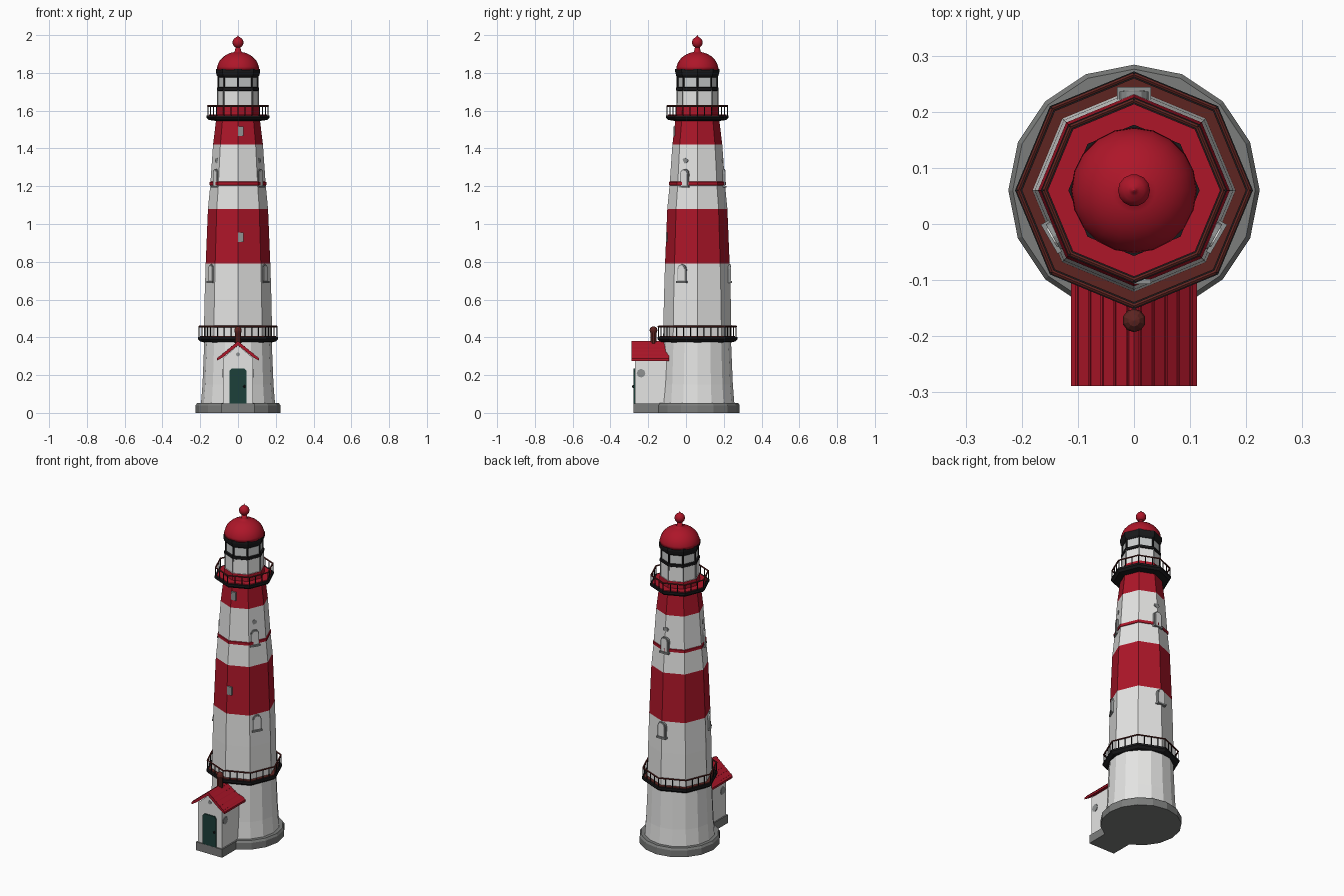
import bpy, bmesh, math
from mathutils import Matrix, Vector

if "Cube" in bpy.data.objects:
    bpy.data.objects.remove(bpy.data.objects["Cube"])

CY = 0.06          # tower axis in y


def mat(name, r, g, b):
    m = bpy.data.materials.new(name)
    m.diffuse_color = (r, g, b, 1)
    m.use_nodes = True
    m.node_tree.nodes["Principled BSDF"].inputs["Base Color"].default_value = m.diffuse_color
    return m


WHITE = mat("white paint", 0.78, 0.78, 0.77)
RED = mat("red paint", 0.42, 0.008, 0.022)
DARKRED = mat("rust red", 0.11, 0.018, 0.015)
BLACK = mat("black iron", 0.01, 0.01, 0.011)
STONE = mat("grey stone", 0.2, 0.205, 0.2)
PANE = mat("window grey", 0.28, 0.29, 0.29)
GLASS = mat("pale glass", 0.6, 0.62, 0.62)
TEAL = mat("dark green door", 0.012, 0.05, 0.042)


def finish(bm, name, mats, smooth=False):
    bmesh.ops.recalc_face_normals(bm, faces=bm.faces)
    me = bpy.data.meshes.new(name)
    bm.to_mesh(me)
    bm.free()
    for m in mats if isinstance(mats, list) else [mats]:
        me.materials.append(m)
    if smooth:
        for p in me.polygons:
            p.use_smooth = True
    ob = bpy.data.objects.new(name, me)
    bpy.context.collection.objects.link(ob)
    return ob


def lathe(name, prof, n, mats, rule=None, smooth=False):
    """Revolve (radius, z) points about the tower axis, capped at both ends."""
    bm = bmesh.new()
    rings = [[bm.verts.new((r * math.cos(math.tau * i / n), CY + r * math.sin(math.tau * i / n), z))
              for i in range(n)] for r, z in prof]
    for a, b in zip(rings, rings[1:]):
        for i in range(n):
            j = (i + 1) % n
            f = bm.faces.new((a[i], a[j], b[j], b[i]))
            if rule:
                f.material_index = rule(f.calc_center_median().z)
    bm.faces.new(rings[0][::-1])
    bm.faces.new(rings[-1])
    return finish(bm, name, mats, smooth)


def add_box(bm, lo, hi):
    c = [(a + b) / 2 for a, b in zip(lo, hi)]
    s = [b - a for a, b in zip(lo, hi)]
    bmesh.ops.create_cube(bm, size=1, matrix=Matrix.Translation(c) @ Matrix.Diagonal((*s, 1)))


def add_bar(bm, p, q, r, n=6):
    p, q = Vector(p), Vector(q)
    d = q - p
    m = Matrix.Translation((p + q) / 2) @ d.to_track_quat('Z', 'Y').to_matrix().to_4x4()
    bmesh.ops.create_cone(bm, cap_ends=True, segments=n, radius1=r, radius2=r, depth=d.length, matrix=m)


def prism(name, pts, y0, y1, material, m=None):
    """Extrude an outline of (x, z) points along y."""
    bm = bmesh.new()
    a = [bm.verts.new((x, y0, z)) for x, z in pts]
    b = [bm.verts.new((x, y1, z)) for x, z in pts]
    bm.faces.new(a)
    bm.faces.new(b[::-1])
    for i in range(len(pts)):
        j = (i + 1) % len(pts)
        bm.faces.new((a[i], b[i], b[j], a[j]))
    if m:
        bm.transform(m)
    return finish(bm, name, material)


def octagon(R, k, per):
    """k-th of 8*per evenly spaced points along an octagon."""
    i, t = divmod(k, per)
    t /= per
    c = [Vector((R * math.cos(math.tau * j / 8), CY + R * math.sin(math.tau * j / 8), 0)) for j in (i, i + 1)]
    return c[0].lerp(c[1], t)


# Tower: stone foot, round lower storey, octagonal striped shaft
lathe("stone_base", [(0.224, 0), (0.224, 0.04), (0.216, 0.052)], 16, STONE)
lathe("lower_tower", [(0.196, 0.05), (0.188, 0.15), (0.178, 0.39)], 16, WHITE)
lathe("striped_shaft",
      [(0.181, 0.39), (0.177, 0.6), (0.171, 0.79), (0.159, 1.08), (0.147, 1.205),
       (0.132, 1.42), (0.115, 1.56), (0.112, 1.62)], 8, [WHITE, RED],
      lambda z: int(0.79 < z < 1.08 or z > 1.42))
lathe("thin_red_band", [(0.14, 1.203), (0.151, 1.206), (0.151, 1.222), (0.14, 1.226)], 8, RED)


# Galleries with railings
def gallery(name, R, inner, z, top, floor_mat, per):
    lathe(name + "_deck", [(inner, z - 0.03), (R - 0.012, z - 0.024), (R, z - 0.012), (R, z)], 8, BLACK)
    lathe(name + "_floor", [(R - 0.012, z), (R - 0.012, z + 0.004)], 8, floor_mat)
    posts, rail = bmesh.new(), bmesh.new()
    up = Vector((0, 0, 1))
    r = R - 0.006
    for k in range(8 * per):
        p = octagon(r, k, per)
        add_bar(posts, p + up * z, p + up * top, 0.0028, 5)
    for k in range(8):
        for h, w in ((top, 0.0045), ):
            add_bar(rail, octagon(r, k, 1) + up * h, octagon(r, k + 1, 1) + up * h, w)
    finish(posts, name + "_posts", BLACK)
    finish(rail, name + "_rail", DARKRED)


gallery("lower_gallery", 0.212, 0.175, 0.402, 0.457, DARKRED, 4)
gallery("upper_gallery", 0.166, 0.115, 1.575, 1.625, RED, 3)

# Lantern room
lathe("lantern_wall", [(0.108, 1.618), (0.107, 1.71)], 8, WHITE)
lathe("lantern_glass", [(0.102, 1.71), (0.102, 1.79)], 8, GLASS)
lathe("lantern_sill", [(0.107, 1.705), (0.112, 1.708), (0.112, 1.722), (0.102, 1.724)], 8, BLACK)
lathe("lantern_cornice", [(0.104, 1.775), (0.112, 1.785), (0.117, 1.805), (0.117, 1.82)], 8, BLACK)
bars = bmesh.new()
ribs = bmesh.new()
for k in range(8):
    p = octagon(0.104, k, 1)
    add_bar(bars, (p.x, p.y, 1.71), (p.x, p.y, 1.79), 0.005)
    p = octagon(0.107, k, 1)
    add_bar(ribs, (p.x, p.y, 1.62), (p.x, p.y, 1.71), 0.004)
finish(bars, "lantern_mullions", BLACK)
finish(ribs, "lantern_wall_ribs", PANE)

# Dome and ball finial
dome = [(0.112 * math.cos(a), 1.816 + 0.096 * math.sin(a)) for a in [math.radians(d) for d in range(0, 81, 10)]]
lathe("dome", dome + [(0.017, 1.915), (0.013, 1.935)], 20, RED, smooth=True)
ball = [(0.029 * math.sin(a), 1.961 - 0.029 * math.cos(a)) for a in [math.radians(d) for d in range(20, 161, 20)]]
lathe("ball_finial", ball + [(0.004, 1.993), (0.001, 2.0)], 14, RED, smooth=True)


# Arched windows, three around the tower on two levels
def arch(w, h, z):
    pts = [(-w, z), (w, z)]
    return pts + [(w * math.cos(a), z + h - w + w * math.sin(a))
                  for a in [math.radians(d) for d in range(0, 181, 30)]]


for z, R in ((0.695, 0.173), (1.2, 0.144)):
    for deg in (90, -30, 210):
        r = R if deg == 90 else R * 0.945
        m = Matrix.Translation((0, CY, 0)) @ Matrix.Rotation(math.radians(deg + 90), 4, 'Z')
        prism("window_frame", arch(0.026, 0.092, z), -r - 0.003, -r + 0.03, PANE, m)
        prism("window_pane", arch(0.019, 0.08, z + 0.005), -r - 0.006, -r, WHITE, m)
        frame = bmesh.new()
        add_box(frame, (-0.03, -r - 0.011, z - 0.008), (0.03, -r + 0.02, z + 0.002))
        frame.transform(m)
        finish(frame, "window_sill", PANE)
        if z > 1:
            prism("round_vent", [(0.018 * math.cos(a), 1.335 + 0.014 * math.sin(a))
                                 for a in [math.tau * i / 8 for i in range(8)]], -r + 0.006, -r + 0.02, PANE, m)

# Small front lights
for z, r in ((0.93, 0.165), (1.49, 0.124)):
    bm = bmesh.new()
    add_box(bm, (0.0, CY - r - 0.002, z - 0.025), (0.03, CY - r + 0.007, z + 0.025))
    finish(bm, "front_light", PANE)

# Entrance house
bm = bmesh.new()
add_box(bm, (-0.088, -0.278, 0), (0.088, -0.05, 0.05))
finish(bm, "house_plinth", STONE)
prism("house_walls", [(-0.08, 0.05), (0.08, 0.05), (0.08, 0.29), (0, 0.358), (-0.08, 0.29)], -0.27, -0.09, WHITE)
prism("house_roof", [(-0.112, 0.276), (-0.078, 0.296), (0, 0.358), (0.078, 0.296), (0.112, 0.276),
                     (0.112, 0.288), (0, 0.38), (-0.112, 0.288)], -0.289, -0.09, RED)
bm = bmesh.new()                                   # standing seams on the roof
for s in (-1, 1):
    for k in range(5):
        t = (k + 0.5) / 5
        x, z = s * 0.112 * t, 0.38 - 0.092 * t
        add_bar(bm, (x, -0.289, z), (x, -0.09, z), 0.0035, 4)
finish(bm, "roof_seams", RED)
prism("door", [(-0.045, 0.05), (0.045, 0.05), (0.045, 0.222), (0.034, 0.235), (-0.034, 0.235), (-0.045, 0.222)],
      -0.277, -0.268, TEAL)
bm = bmesh.new()
bmesh.ops.create_icosphere(bm, subdivisions=1, radius=0.008, matrix=Matrix.Translation((0.034, -0.279, 0.14)))
finish(bm, "door_knob", BLACK)
prism("gable_vent", [(0.011 * math.cos(math.tau * i / 8), 0.31 + 0.011 * math.sin(math.tau * i / 8))
                     for i in range(8)], -0.273, -0.268, PANE)
bm = bmesh.new()
for s in (-1, 1):
    add_bar(bm, (s * 0.078, -0.238, 0.21), (s * 0.083, -0.238, 0.21), 0.023, 8)
finish(bm, "house_side_windows", PANE)

# Chimney pipe with rounded cap
bm = bmesh.new()
add_bar(bm, (0, -0.172, 0.35), (0, -0.172, 0.44), 0.017, 10)
bmesh.ops.create_uvsphere(bm, u_segments=10, v_segments=6, radius=0.021, matrix=Matrix.Translation((0, -0.172, 0.437)))
finish(bm, "chimney", DARKRED)
